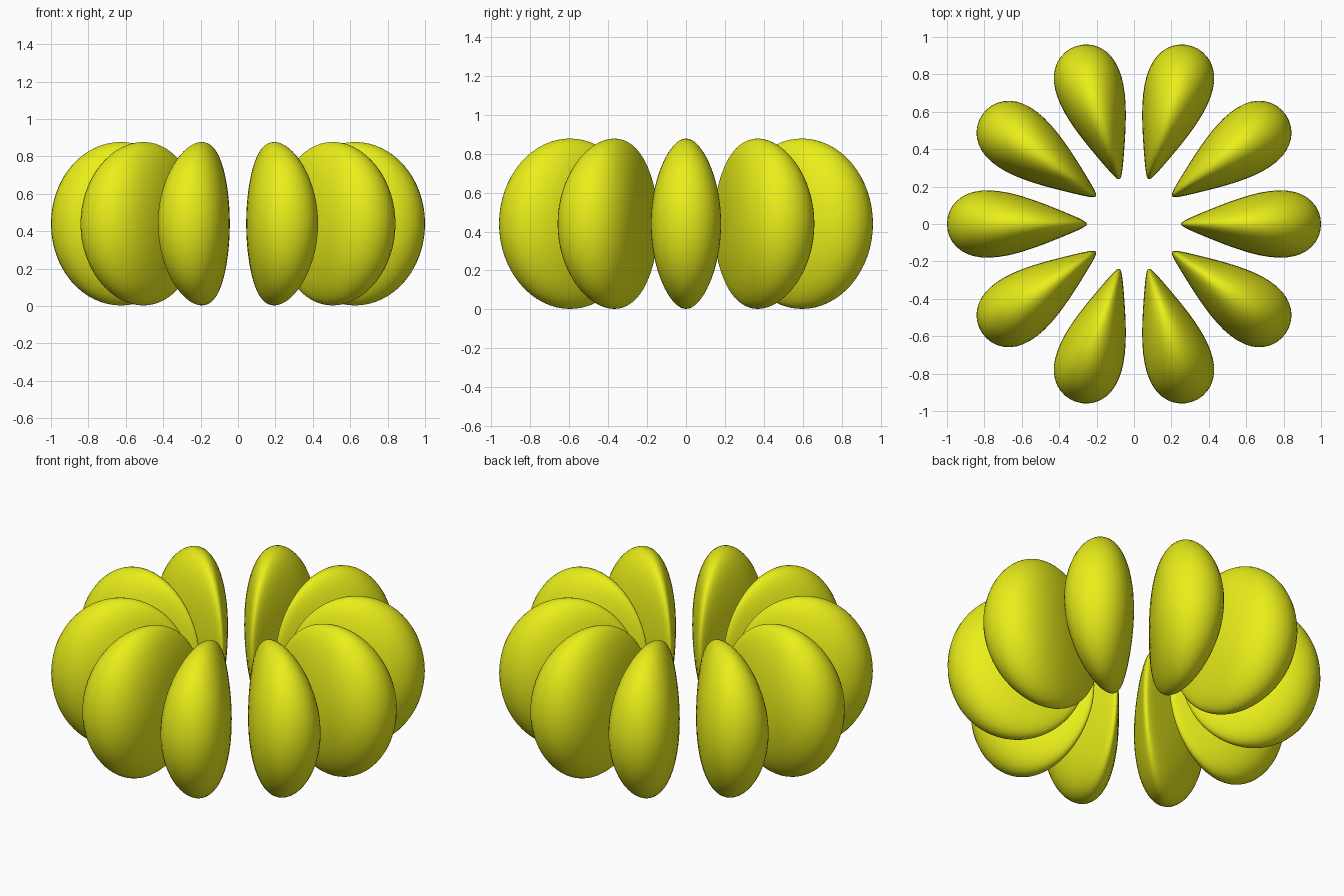
import bpy, bmesh, math
from mathutils import Matrix

if "Cube" in bpy.data.objects:
    bpy.data.objects.remove(bpy.data.objects["Cube"])

SEGMENTS = 10
CENTRE_R, HALF_LEN, HALF_H = 0.626, 0.374, 0.437

mat = bpy.data.materials.new("yellow")
mat.diffuse_color = (0.82, 0.86, 0.01, 1)
mat.use_nodes = True
mat.node_tree.nodes["Principled BSDF"].inputs["Base Color"].default_value = mat.diffuse_color

# One segment: an ellipsoid thinned to a wedge towards the central axis
bm = bmesh.new()
bmesh.ops.create_uvsphere(bm, u_segments=48, v_segments=32, radius=1)
for v in bm.verts:
    u = v.co.x
    v.co.x = CENTRE_R + HALF_LEN * u
    v.co.y *= 0.156 + 0.101 * u
    v.co.z = HALF_H * (v.co.z + 1) + 0.003
for f in bm.faces:
    f.smooth = True
mesh = bpy.data.meshes.new("segment")
bm.to_mesh(mesh)
bm.free()
mesh.materials.append(mat)

# Ring of identical segments around the z axis
for i in range(SEGMENTS):
    seg = bpy.data.objects.new(f"segment_{i + 1}", mesh)
    seg.matrix_world = Matrix.Rotation(math.tau * i / SEGMENTS, 4, 'Z')
    bpy.context.collection.objects.link(seg)
